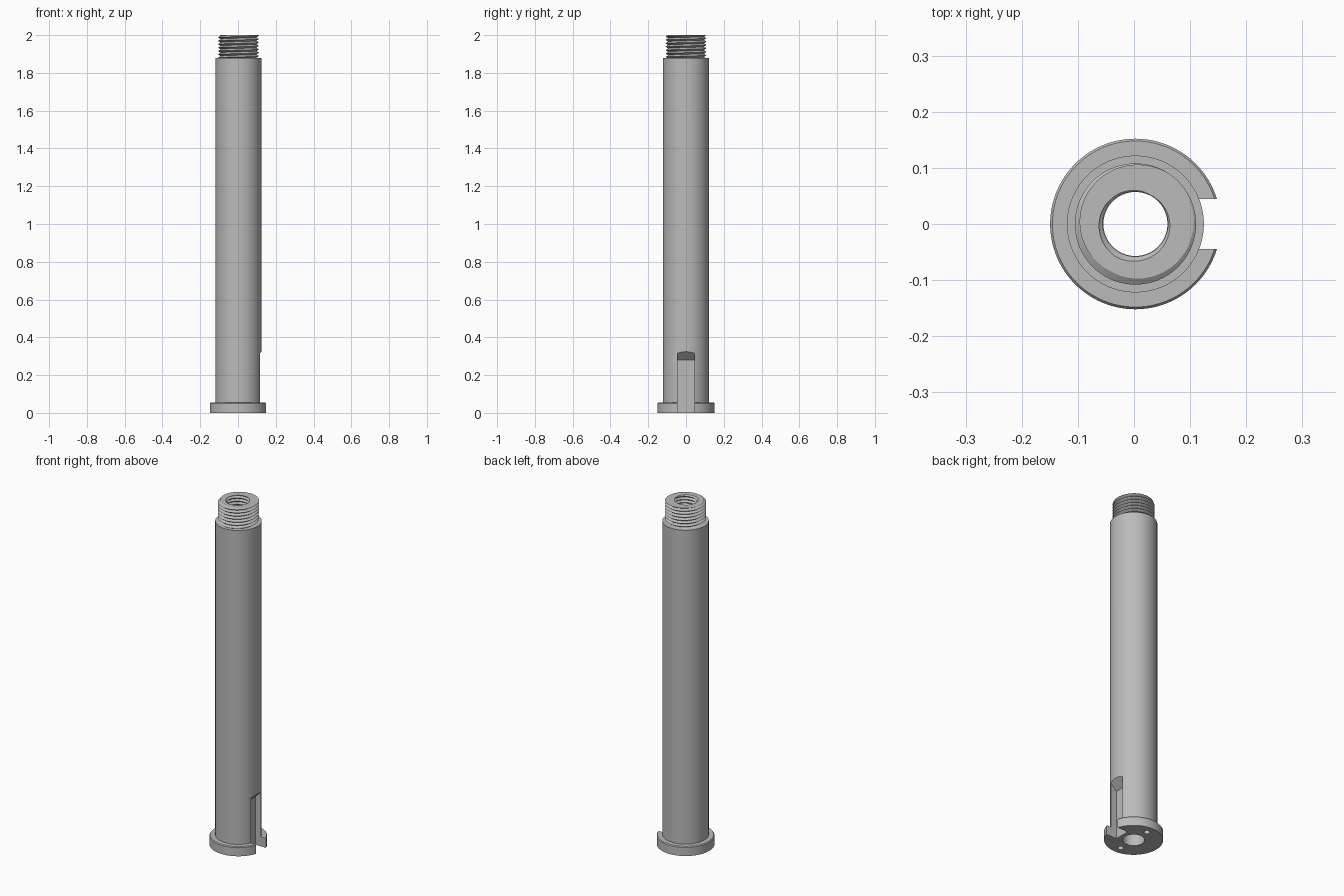
import bpy, bmesh, math

if "Cube" in bpy.data.objects:
    bpy.data.objects.remove(bpy.data.objects["Cube"])

AXIS = 0.0025          # the notch shortens the +x side, so the axis sits off centre
BORE, BODY, FLANGE = 0.057, 0.122, 0.152
SHOULDER, TOP = 1.88, 2.0
SEGMENTS = 96

steel = bpy.data.materials.new("grey_steel")
steel.use_nodes = True
colour = (0.5, 0.5, 0.5, 1)
steel.diffuse_color = colour
steel.node_tree.nodes["Principled BSDF"].inputs["Base Color"].default_value = colour


def finish(name, bm):
    bmesh.ops.remove_doubles(bm, verts=bm.verts, dist=1e-5)
    bmesh.ops.recalc_face_normals(bm, faces=bm.faces)
    mesh = bpy.data.meshes.new(name)
    bm.to_mesh(mesh)
    bm.free()
    mesh.materials.append(steel)
    obj = bpy.data.objects.new(name, mesh)
    obj.location.x = AXIS
    bpy.context.collection.objects.link(obj)
    return obj


def revolve(name, profile_at):
    """Closed ring swept round z; profile_at(turn) lists (radius, z) points."""
    bm = bmesh.new()
    columns = []
    for i in range(SEGMENTS + 1):
        turn = i / SEGMENTS
        a = turn * math.tau
        columns.append([bm.verts.new((r * math.cos(a), r * math.sin(a), z))
                        for r, z in profile_at(turn)])
    for a, b in zip(columns, columns[1:]):
        for j in range(len(a)):
            k = (j + 1) % len(a)
            bm.faces.new((a[j], b[j], b[k], a[k]))
    return finish(name, bm)


def helix_rows(turn, root, crest, pitch):
    """V thread from shoulder to top, clipped flat at both ends."""
    def radius(z):
        phase = ((z - SHOULDER) / pitch - turn) % 1
        return root + (crest - root) * (1 - abs(2 * phase - 1))
    rows = []
    for j in range(-2, 2 * round((TOP - SHOULDER) / pitch) + 3):
        z = SHOULDER + (j / 2 + turn) * pitch
        z = min(max(z, SHOULDER), TOP)
        rows.append((radius(z), z))
    return rows


# Shaft with flange and through bore
shaft = revolve("shaft", lambda turn: [
    (BORE, 0), (FLANGE, 0), (FLANGE, 0.05), (FLANGE - 0.004, 0.055),
    (BODY, 0.055), (BODY, SHOULDER), (BORE, SHOULDER)])

# Threaded end, with an outer and an inner thread
revolve("threaded_end", lambda turn:
        helix_rows(turn, 0.095, 0.108, 0.018)
        + helix_rows(turn, 0.068, 0.058, 0.018)[::-1])

# Keyway cutter: deep slot with a sloping upper end
bm = bmesh.new()
outline = [(0.078, -0.1), (0.3, -0.1), (0.3, 0.502), (0.078, 0.28)]
face = bm.faces.new([bm.verts.new((x, -0.045, z)) for x, z in outline])
ext = bmesh.ops.extrude_face_region(bm, geom=[face])
bmesh.ops.translate(bm, vec=(0, 0.09, 0),
                    verts=[v for v in ext["geom"] if isinstance(v, bmesh.types.BMVert)])
cutters = [finish("keyway_cutter", bm)]

# Pin hole cutters under the flange
for side, label in ((-1, "front"), (1, "back")):
    bm = bmesh.new()
    bmesh.ops.create_cone(bm, cap_ends=True, segments=32,
                          radius1=0.016, radius2=0.016, depth=0.09)
    bmesh.ops.translate(bm, vec=(0, side * 0.105, 0), verts=bm.verts)
    cutters.append(finish(label + "_pin_hole_cutter", bm))

for cutter in cutters:
    mod = shaft.modifiers.new(cutter.name, "BOOLEAN")
    mod.operation = "DIFFERENCE"
    mod.solver = "EXACT"
    mod.object = cutter
    cutter.hide_render = True
    cutter.hide_set(True)

# Bake the cuts, then shade the round walls smooth
bpy.context.view_layer.update()
graph = bpy.context.evaluated_depsgraph_get()
cut_mesh = bpy.data.meshes.new_from_object(shaft.evaluated_get(graph))
shaft.modifiers.clear()
shaft.data = cut_mesh
for cutter in cutters:
    bpy.data.objects.remove(cutter)

for obj in list(bpy.context.scene.objects):
    if obj.type == "MESH":
        bpy.ops.object.select_all(action="DESELECT")
        obj.select_set(True)
        bpy.context.view_layer.objects.active = obj
        bpy.ops.object.shade_smooth_by_angle(angle=math.radians(30))
